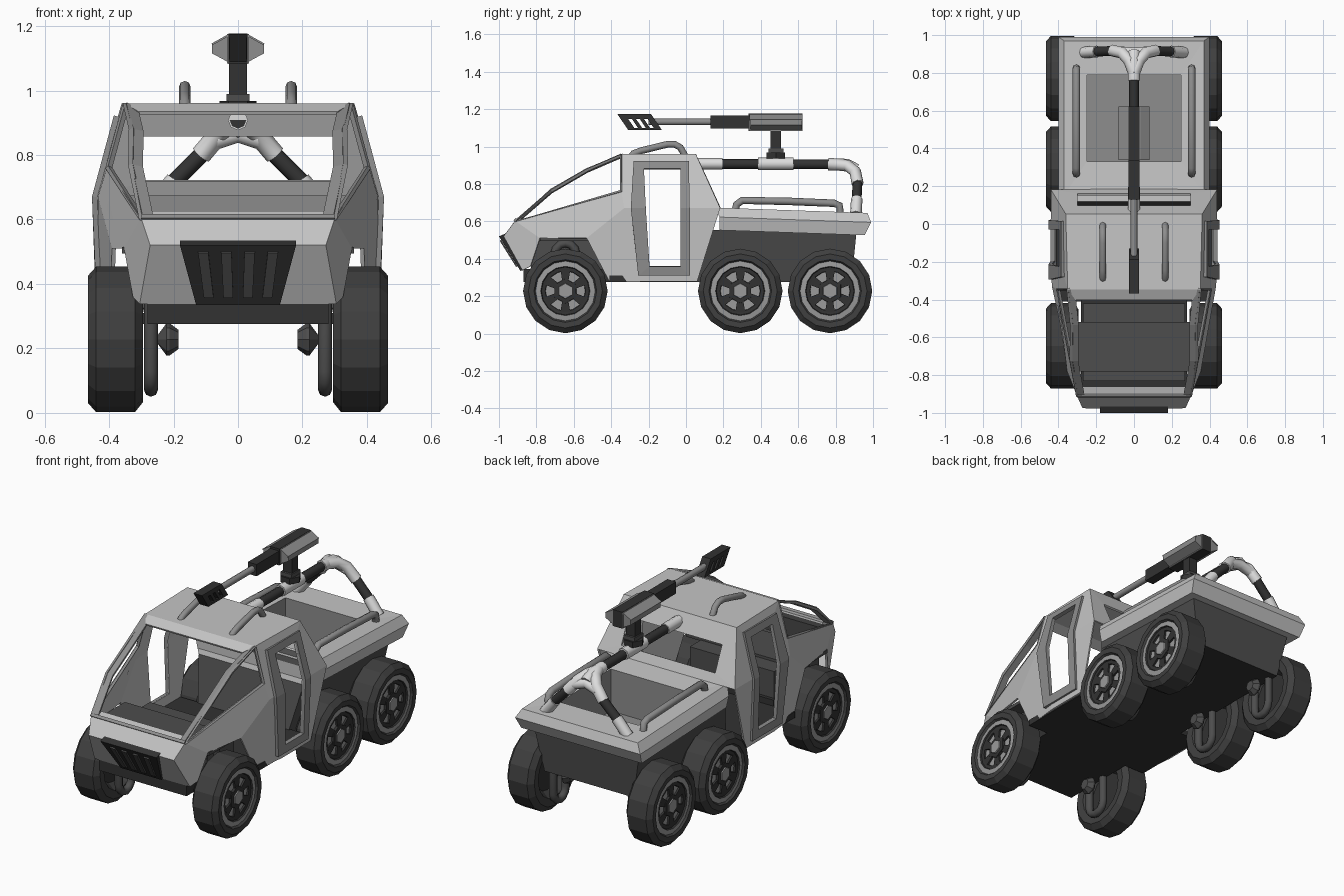
import bpy, bmesh, math
from math import sin, cos, pi

if "Cube" in bpy.data.objects:
    bpy.data.objects.remove(bpy.data.objects["Cube"])


def material(name, v):
    m = bpy.data.materials.new(name)
    m.diffuse_color = (v, v, v, 1)
    m.use_nodes = True
    m.node_tree.nodes["Principled BSDF"].inputs["Base Color"].default_value = m.diffuse_color
    return m


BODY = material("light grey paint", 0.56)
PALE = material("pale sleeve", 0.72)
TRIM = material("mid grey trim", 0.27)
RIM = material("rim grey", 0.33)
HULL = material("dark grey hull", 0.075)
TYRE = material("tyre rubber", 0.05)
BLACK = material("charcoal", 0.032)


def add(name, bm, mats):
    bmesh.ops.recalc_face_normals(bm, faces=bm.faces)
    me = bpy.data.meshes.new(name)
    bm.to_mesh(me)
    bm.free()
    for m in mats:
        me.materials.append(m)
    ob = bpy.data.objects.new(name, me)
    bpy.context.collection.objects.link(ob)
    return ob


def loft(name, loops, mats, bands=None):
    """Skin equal-length loops, cap both ends; bands = material per cap/band."""
    bm = bmesh.new()
    rows = [[bm.verts.new(p) for p in lp] for lp in loops]
    bands = bands or [0] * (len(loops) + 1)
    n = len(rows[0])
    bm.faces.new(rows[0]).material_index = bands[0]
    for k in range(len(rows) - 1):
        for i in range(n):
            j = (i + 1) % n
            f = bm.faces.new((rows[k][i], rows[k][j], rows[k + 1][j], rows[k + 1][i]))
            f.material_index = bands[k + 1]
    bm.faces.new(rows[-1]).material_index = bands[-1]
    return add(name, bm, mats)


def prism_x(name, pts, x0, x1, mat):
    return loft(name, [[(x, y, z) for y, z in pts] for x in (x0, x1)], [mat])


def box(name, x0, x1, y0, y1, z0, z1, mat):
    return prism_x(name, [(y0, z0), (y1, z0), (y1, z1), (y0, z1)], x0, x1, mat)


def lathe_x(name, prof, n, s, cy, cz, mats, bands=None):
    return loft(name, [[(s * x, cy + r * sin(2 * pi * i / n), cz - r * cos(2 * pi * i / n))
                        for i in range(n)] for x, r in prof], mats, bands)


def tube(name, pts, r, mat, closed=False, res=2, smooth=True):
    cu = bpy.data.curves.new(name, 'CURVE')
    cu.dimensions = '3D'
    cu.bevel_depth, cu.bevel_resolution, cu.use_fill_caps = r, res, True
    sp = cu.splines.new('POLY')
    sp.points.add(len(pts) - 1)
    for p, q in zip(sp.points, pts):
        p.co = (*q, 1)
    sp.use_cyclic_u = closed
    tmp = bpy.data.objects.new(name + "_path", cu)
    bpy.context.collection.objects.link(tmp)
    bpy.context.view_layer.update()
    me = bpy.data.meshes.new_from_object(tmp.evaluated_get(bpy.context.evaluated_depsgraph_get()))
    bpy.data.objects.remove(tmp)
    me.materials.clear()
    me.materials.append(mat)
    for p in me.polygons:
        p.use_smooth = smooth and len(p.vertices) == 4
    ob = bpy.data.objects.new(name, me)
    bpy.context.collection.objects.link(ob)


# cab flank: x follows from (y, z)
WIDTH = [(-1.0, .26), (-.97, .27), (-.80, .345), (-.53, .385), (-.30, .435), (1.0, .435)]


def side(y, z, out=0.0):
    for (ya, xa), (yb, xb) in zip(WIDTH, WIDTH[1:]):
        if ya <= y <= yb:
            x = xa + (xb - xa) * (y - ya) / (yb - ya)
            return (x - max(0, z - .67) * .27 - max(0, .5 - z) * .08 + out, y, z)


def half_shell(name, polys, mat, thick):
    bm = bmesh.new()
    for p in polys:
        bm.faces.new([bm.verts.new(q) for q in p])
    bmesh.ops.remove_doubles(bm, verts=bm.verts, dist=.0005)
    ob = add(name, bm, [mat])
    m = ob.modifiers.new("mirror", 'MIRROR')
    m.use_clip = True
    s = ob.modifiers.new("thickness", 'SOLIDIFY')
    s.thickness, s.offset = thick, 0
    return ob


flank = [
    [(-.91, .60), (-.97, .52), (-.87, .34), (-.83, .36), (-.78, .51)],
    [(-.91, .60), (-.78, .51), (-.53, .51), (-.33, .67), (-.345, .76)],
    [(-.53, .51), (-.41, .28), (-.20, .28), (-.20, .36), (-.215, .67), (-.33, .67)],
    [(-.33, .67), (-.215, .67), (-.23, .88), (-.345, .955), (-.345, .76)],
    [(-.23, .88), (-.03, .88), (.05, .955), (-.345, .955)],
    [(-.03, .88), (-.03, .67), (.18, .67), (.05, .955)],
    [(-.03, .67), (-.03, .36), (.06, .28), (.18, .67)],
    [(-.20, .36), (-.20, .28), (.06, .28), (-.03, .36)]]
polys = [[side(*p) for p in f] for f in flank]
a, b, c = side(-.91, .60), side(-.97, .52), side(-.87, .34)
rf, rr, rb = side(-.345, .955), side(.05, .955), side(.18, .67)


def mid(p):
    return (0, p[1], p[2])


def rear(x, z):
    return (x, .05 + (.955 - z) / .285 * .13, z)


# nose, cowl, roof, header, rear wall with window
polys += [[mid(a), a, b, mid(b)], [mid(b), b, c, mid(c)],
          [mid(a), a, (.27, -.86, .61), (0, -.86, .61)],
          [mid(rf), rf, rr, mid(rr)],
          [mid(rf), rf, (.31, -.40, .93), (0, -.40, .93)],
          [mid(rr), rr, rear(.30, .86), rear(0, .86)],
          [rr, rb, rear(.30, .72), rear(.30, .86)],
          [rear(0, .72), rear(.30, .72), rb, mid(rb)]]
half_shell("cab_shell", polys, BODY, .012)

# windscreen pillars
pillar = [a, side(-.72, .765), side(-.53, .875), rf]
half_shell("windscreen_pillars", [[p, q, (q[0] - .035, q[1], q[2] - .008), (p[0] - .035, p[1], p[2] - .008)]
                                  for p, q in zip(pillar, pillar[1:])], TRIM, .016)
for s in (-1, 1):
    loop = [(s * x, y, z) for x, y, z in pillar + [side(-.345, .76)]]
    tube("side_window_trim", loop, .011, TRIM, True, 0, False)
tube("windscreen_sill", [(-.30, -.91, .605), (.30, -.91, .605)], .012, TRIM, False, 0, False)

# door frames
inner = [(-.225, .88), (-.03, .88), (-.03, .67), (-.03, .36), (-.195, .36), (-.215, .67)]
outer = [(-.28, .92), (.015, .92), (.02, .67), (.02, .31), (-.255, .31), (-.295, .67)]
half_shell("door_frames", [[side(*q, .008) for q in (outer[i], outer[(i + 1) % 6], inner[(i + 1) % 6], inner[i])]
                           for i in range(6)], TRIM, .02)

# grille plate with raised slats
gy = [(-.965, .535), (-1.0, .52), (-.885, .335), (-.86, .345)]
gw = [.18, .18, .13, .13]
loft("grille", [[(s * w, y, z) for (y, z), w in zip(gy, gw)] for s in (-1, 1)], [BLACK])
for k in (-1.5, -.5, .5, 1.5):
    loft("grille_slat", [[((k * .072 + d) * t, y - o, z - o * .6) for t, d, y, z in
          ((1, -.016, -.989, .50), (1, .016, -.989, .50), (.84, .018, -.901, .36), (.84, -.018, -.901, .36))]
          for o in (0, .007)], [HULL])

# chassis and wheel wells
box("belly_front", -.28, .28, -.87, -.40, .275, .345, BLACK)
box("belly_middle", -.41, .41, -.41, .06, .275, .31, BLACK)
box("front_well", -.27, .27, -.83, -.42, .30, .50, HULL)
box("front_fender_liner", -.36, .36, -.78, -.52, .495, .515, HULL)

# cargo bed: liner, rim and hull in one skin


def ring(hx, y0, y1, z):
    return [(x, y, z - (.035 * (y - .55) if z > .5 else 0))
            for x, y in ((-hx, y0), (hx, y0), (hx, y1), (-hx, y1))]


loft("cargo_bed", [ring(.25, .33, .79, .42), ring(.25, .33, .79, .655), ring(.37, .15, .97, .66),
                   ring(.40, .18, .99, .61), ring(.385, .18, .955, .54), ring(.335, .12, .91, .54),
                   ring(.285, .04, .885, .275)],
     [BODY, TRIM, HULL, BLACK], [1, 1, 0, 0, 0, 0, 2, 3])

# wheels, hubs and suspension loops
for s in (-1, 1):
    for cy in (-.645, .29, .77):
        cz = .228
        lathe_x("wheel", [(.345, .12), (.30, .15), (.295, .195), (.32, .226), (.36, .226), (.40, .226), (.44, .226),
                          (.465, .198), (.463, .168), (.452, .160), (.455, .132), (.447, .128), (.445, .108),
                          (.435, .106)],
                16, s, cy, cz, [TYRE, RIM, BLACK],
                [2, 0, 0, 0, 0, 0, 0, 0, 0, 0, 1, 2, 2, 2, 1])
        for i in range(6):
            t = i * pi / 3
            u, v = (sin(t), cos(t)), (cos(t), -sin(t))
            pts = [(cy + u[0] * r + v[0] * w, cz + u[1] * r + v[1] * w)
                   for r, w in ((.05, -.016), (.112, -.026), (.112, .026), (.05, .016))]
            prism_x("wheel_spoke", pts, s * .432, s * .446, BLACK)
        lathe_x("wheel_hub", [(.43, .068), (.45, .066), (.452, .042), (.458, .040)], 6, s, cy, cz,
                [BLACK, RIM], [0, 0, 0, 1, 1])
        lathe_x("axle_cap", [(.185, .03), (.212, .05), (.222, .05), (.25, .012)], 8, s, cy, cz, [HULL])
        arc = [(s * .27, cy + .058 * cos(k * pi / 6), .425 + .058 * sin(k * pi / 6)) for k in range(7)]
        arc += [(s * .27, cy - .058 * cos(k * pi / 6), .13 - .058 * sin(k * pi / 6)) for k in range(7)]
        tube("suspension_loop", arc, .022, HULL, True)

# roof and bed grab rails
for s in (-1, 1):
    tube("roof_rail", [(s * .165, y, z) for y, z in ((-.295, .945), (-.28, .963), (-.24, .978), (-.10, 1.012),
         (-.06, 1.012), (-.03, .995), (-.005, .95))], .018, TRIM)
    tube("bed_rail", [(s * .305, y, z) for y, z in ((.265, .66), (.27, .69), (.30, .712), (.55, .707),
         (.79, .697), (.82, .685), (.825, .64))], .02, TRIM)

# roll bar spine and arch, dark pipe with pale sleeves
tube("spine_pipe", [(0, .04, .908), (0, .80, .905)], .026, BLACK)
tube("spine_front_sleeve", [(0, .04, .908), (0, .195, .908)], .031, PALE)
tube("spine_mount_sleeve", [(0, .385, .908), (0, .575, .908)], .034, PALE)
tube("arch_junction", [(0, .76, .906), (0, .86, .902), (0, .91, .875)], .033, PALE)
for s in (-1, 1):
    tube("arch_shoulder", [(0, .80, .905), (s * .025, .865, .897), (s * .06, .905, .865), (s * .115, .918, .80)],
         .032, PALE)
    tube("arch_leg", [(s * .10, .917, .815), (s * .21, .912, .705)], .026, BLACK)
    tube("arch_foot", [(s * .195, .913, .72), (s * .235, .91, .672), (s * .265, .908, .635)], .031, PALE)
tube("arch_web", [(-.075, .91, .845), (0, .905, .868), (.075, .91, .845)], .03, PALE)

# turret mount
tube("mount_base", [(0, .48, .935), (0, .48, .968)], .058, BLACK, False, 1, False)
box("mount_collar", -.035, .035, .44, .52, .965, .99, HULL)
box("mount_post", -.028, .028, .452, .508, .985, 1.09, BLACK)

# gun: housing cheeks, core, shroud, barrel, slotted muzzle
hexa = [(-.03, 1.17), (-.08, 1.143), (-.08, 1.115), (-.03, 1.088), (.03, 1.088), (.08, 1.115), (.08, 1.143), (.03, 1.17)]
loft("gun_housing", [[(x, y, z) for x, z in hexa] for y in (.345, .62)], [TRIM])
box("gun_core", -.03, .03, .335, .623, 1.082, 1.177, BLACK)
half_shell("gun_cheeks", [[(.031, .34, 1.171), (.081, .34, 1.143), (.081, .622, 1.143), (.031, .622, 1.171)]], TRIM, .006)
for s in (-1, 1):
    box("gun_side_plate", s * .03, s * .034, .34, .622, 1.084, 1.175, TRIM)
box("barrel_shroud", -.028, .028, .13, .345, 1.097, 1.165, BLACK)
tube("barrel", [(0, -.20, 1.132), (0, .14, 1.132)], .018, TRIM)


def slant(y0, y1, z0, z1):
    def k(z):
        return (z - 1.09) * .68
    prism_x("muzzle_brake", [(y0 - k(z0), z0), (y1 - k(z0), z0), (y1 - k(z1), z1), (y0 - k(z1), z1)],
            -.027, .027, BLACK)


slant(-.31, -.13, 1.148, 1.175)
slant(-.31, -.13, 1.088, 1.10)
for y0, y1 in ((-.31, -.27), (-.25, -.228), (-.208, -.186), (-.166, -.13)):
    slant(y0, y1, 1.10, 1.148)
